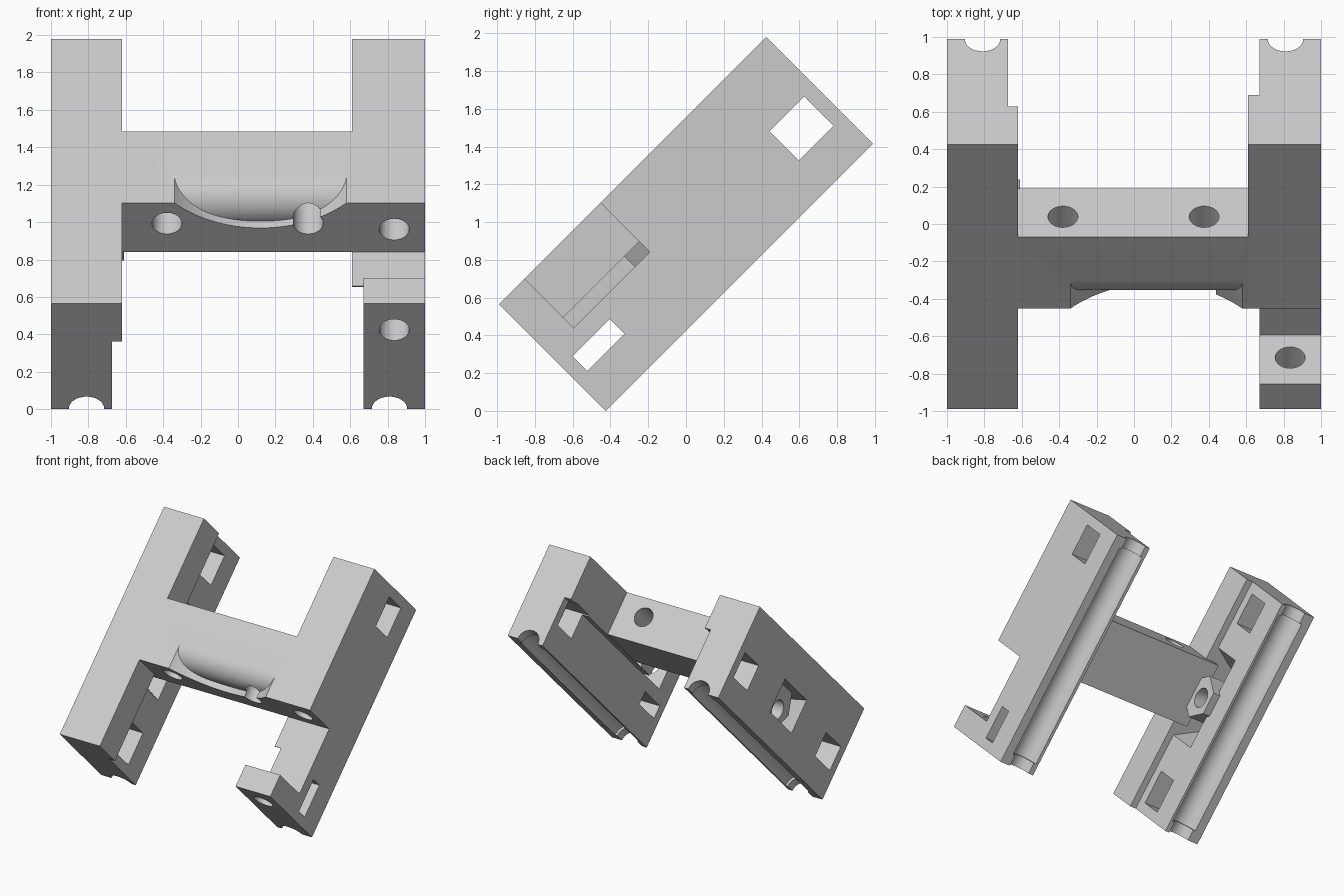
import bpy, bmesh, math
from mathutils import Matrix

if "Cube" in bpy.data.objects:
    bpy.data.objects.remove(bpy.data.objects["Cube"])

# Built in a flat frame (x across, y along the rails, z thickness), then tilted 45 degrees.
grey = bpy.data.materials.new("light_grey")
grey.diffuse_color = (0.6, 0.6, 0.6, 1)
grey.use_nodes = True
grey.node_tree.nodes["Principled BSDF"].inputs["Base Color"].default_value = grey.diffuse_color


def add(name, bm):
    bmesh.ops.recalc_face_normals(bm, faces=bm.faces)
    me = bpy.data.meshes.new(name)
    bm.to_mesh(me)
    bm.free()
    me.materials.append(grey)
    ob = bpy.data.objects.new(name, me)
    bpy.context.collection.objects.link(ob)
    return ob


def box(name, x0, x1, y0, y1, z0, z1):
    bm = bmesh.new()
    bmesh.ops.create_cube(bm, size=1)
    for v in bm.verts:
        v.co = ((x0 + x1) / 2 + v.co.x * (x1 - x0), (y0 + y1) / 2 + v.co.y * (y1 - y0),
                (z0 + z1) / 2 + v.co.z * (z1 - z0))
    return add(name, bm)


def prism(name, axis, pts, a, b):
    """Extrude a 2D outline along x, y or z (outline uses the other two axes in order)."""
    bm = bmesh.new()
    rings = []
    for h in (a, b):
        ring = []
        for p in pts:
            c = list(p)
            c.insert("xyz".index(axis), h)
            ring.append(bm.verts.new(c))
        rings.append(ring)
    n = len(pts)
    bm.faces.new(rings[0])
    bm.faces.new(rings[1][::-1])
    for i in range(n):
        j = (i + 1) % n
        bm.faces.new((rings[0][i], rings[1][i], rings[1][j], rings[0][j]))
    return add(name, bm)


def disc(p, q, r, n=48, turn=0.0):
    return [(p + r * math.cos(turn + 2 * math.pi * i / n), q + r * math.sin(turn + 2 * math.pi * i / n))
            for i in range(n)]


def boolean(ob, other, op="DIFFERENCE"):
    m = ob.modifiers.new("bool", 'BOOLEAN')
    m.operation, m.object, m.solver = op, other, 'EXACT'
    me = bpy.data.meshes.new_from_object(ob.evaluated_get(bpy.context.evaluated_depsgraph_get()))
    ob.modifiers.clear()
    ob.data = me
    bpy.data.objects.remove(other)


# Left rail: stepped cross-section
body = prism("carriage", "y", [(-1, 0), (-.675, 0), (-.675, .51), (-.62, .51), (-.62, .8), (-1, .8)], 0, 2)

# Flared tie passage in the left rail, with a drilled hexagonal post inside it
boolean(body, prism("passage", "z", [(-1.05, .84), (-1.05, 1.2), (-.6, 1.46), (-.6, .61)], .22, .51))
boolean(body, prism("post", "x", disc(1.03, .34, .18, 6), -.93, -.61), "UNION")

# Right rail with its front notch
right = prism("right_rail", "y", [(.67, 0), (1, 0), (1, .8), (.61, .8), (.61, .425), (.67, .425)], 0, 2)
boolean(right, box("notch", .5, 1.2, .19, .76, .43, 1))
boolean(right, box("tab_trim", .5, .67, -.1, .5, .3, 1))
boolean(body, right, "UNION")

# Bridge
boolean(body, box("bridge", -.7, .8, .76, 1.3, .43, .8), "UNION")

# Rounded scoop in the bridge: shallow arc cut with a rolled back edge
half, depth, cx = .46, .19, .12
rad = (half ** 2 + depth ** 2) / (2 * depth)
scoop = prism("scoop", "y", disc(cx, .8 - depth + rad, rad, 128), .7, .968)
boolean(scoop, prism("roll", "x", disc(.968, .64, .16, 64), -1, 1.2))
boolean(scoop, box("inside_trim", -1, 1.2, .88, 1.1, .4, .64))
boolean(body, scoop)

# Rod grooves under the rails, relieved between the ends
for x in (-.81, .81):
    boolean(body, prism("groove", "y", disc(x, 0, .095), -.1, 2.1))
    boolean(body, prism("relief", "y", disc(x, 0, .115), .09, 1.91))

# Tie windows through the rails
for x0, x1, low_top in ((-1.1, -.5, .43), (.5, 1.1, .33)):
    boolean(body, box("window", x0, x1, 1.66, 1.92, .215, .435))
    boolean(body, box("window", x0, x1, .08, .36, .22, low_top))

# Screw holes
for x, z, end in ((-.38, .645, 1.4), (.375, .645, 1.4), (.835, .6, 1.25)):
    boolean(body, prism("hole", "y", disc(x, z, .08), -.1 if x > .5 else .6, end))
boolean(body, prism("post_hole", "x", disc(1.03, .31, .08), -1.1, -.5))

# Tilt onto its lower edge and centre it
s = math.sqrt(.5)
body.data.transform(Matrix.Translation((0, -(2 - .8) * s / 2, 0)) @ Matrix.Rotation(math.pi / 4, 4, 'X'))
bpy.context.view_layer.objects.active = body
body.select_set(True)
bpy.ops.object.shade_smooth_by_angle(angle=math.radians(30))
